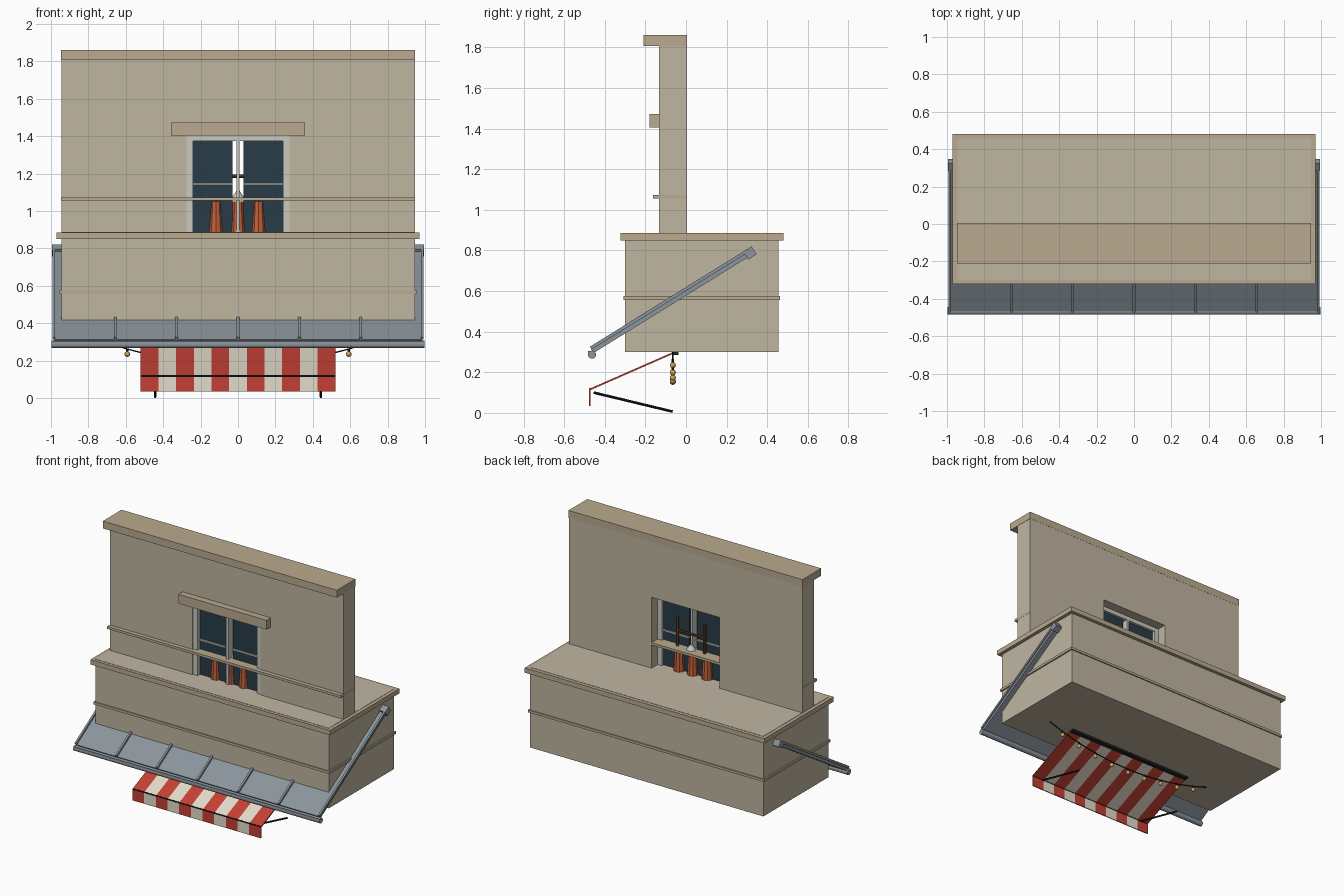
import bpy, bmesh, math
from mathutils import Vector, Matrix

if "Cube" in bpy.data.objects:
    bpy.data.objects.remove(bpy.data.objects["Cube"])


def material(name, r, g, b):
    m = bpy.data.materials.new(name)
    m.diffuse_color = [(c / 255) ** 2.2 for c in (r, g, b)] + [1]
    m.use_nodes = True
    m.node_tree.nodes["Principled BSDF"].inputs["Base Color"].default_value = m.diffuse_color
    return m


WALL = material("plaster", 190, 180, 160)
TRIM = material("stone_trim", 184, 169, 142)
ROOF = material("zinc", 138, 147, 154)
DARK = material("dark_metal", 35, 36, 38)
GLASS = material("glass", 45, 62, 74)
FRAME = material("frame_paint", 200, 200, 192)
RED = material("red_canvas", 195, 66, 56)
CREAM = material("cream_canvas", 226, 219, 200)
CLAY = material("terracotta", 190, 95, 60)
WOOD = material("brown_wood", 110, 72, 45)
GOLD = material("warm_bulb", 205, 165, 85)


def finish(name, bm, mat):
    bmesh.ops.recalc_face_normals(bm, faces=bm.faces)
    me = bpy.data.meshes.new(name)
    bm.to_mesh(me)
    bm.free()
    me.materials.append(mat)
    ob = bpy.data.objects.new(name, me)
    bpy.context.collection.objects.link(ob)
    return ob


def box(name, x0, x1, y0, y1, z0, z1, mat):
    bm = bmesh.new()
    bmesh.ops.create_cube(bm, size=1)
    for v in bm.verts:
        v.co = ((x0, x1)[v.co.x > 0], (y0, y1)[v.co.y > 0], (z0, z1)[v.co.z > 0])
    return finish(name, bm, mat)


def prism(name, pts, offset, mat):
    """Extrude a closed outline along an offset."""
    bm = bmesh.new()
    f = bm.faces.new([bm.verts.new(p) for p in pts])
    ext = bmesh.ops.extrude_face_region(bm, geom=[f])
    bmesh.ops.translate(bm, vec=offset,
                        verts=[v for v in ext["geom"] if isinstance(v, bmesh.types.BMVert)])
    return finish(name, bm, mat)


def rod(name, a, b, r, mat, r2=None, sides=12):
    a, b = Vector(a), Vector(b)
    bm = bmesh.new()
    rot = (b - a).to_track_quat('Z', 'Y').to_matrix().to_4x4()
    bmesh.ops.create_cone(bm, cap_ends=True, segments=sides, radius1=r,
                          radius2=r if r2 is None else r2, depth=(b - a).length,
                          matrix=Matrix.Translation((a + b) / 2) @ rot)
    return finish(name, bm, mat)


# Lower storey with its trims
box("lower_block", -.945, .945, -.30, .455, .30, .887, WALL)
box("lower_cornice", -.97, .97, -.322, .48, .85, .885, TRIM)
box("lower_band", -.955, .955, -.308, .463, .557, .575, TRIM)

# Upper wall with a real window opening
outline = [(-.945, .88), (-.275, .88), (-.275, 1.405), (.275, 1.405),
           (.275, .88), (.945, .88), (.945, 1.82), (-.945, 1.82)]
prism("upper_wall", [(x, -.132, z) for x, z in outline], (0, .137, 0), WALL)
box("top_cornice", -.947, .947, -.21, .006, 1.808, 1.862, TRIM)
box("upper_band", -.946, .946, -.162, .0045, 1.055, 1.073, TRIM)
box("lintel", -.357, .357, -.18, .0045, 1.405, 1.473, TRIM)

# Window frame, panes and bars
box("window_head", -.275, .275, -.125, -.065, 1.375, 1.405, FRAME)
box("window_mullion", -.009, .009, -.125, -.065, .885, 1.375, FRAME)
for side, s in (("left", -1), ("right", 1)):
    def span(a, b):
        return sorted((s * a, s * b))
    box(side + "_window_jamb", *span(.24, .275), -.125, -.065, .885, 1.375, FRAME)
    box(side + "_window_pane", *span(.03, .24), -.098, -.084, .885, 1.375, GLASS)
    box(side + "_window_bar", *span(.03, .24), -.108, -.074, 1.138, 1.15, FRAME)

# Clay pots, rack and little cone in the window
for i, x in enumerate((-.118, 0, .11)):
    rod(f"clay_pot_{i}", (x, -.08, .885), (x, -.08, 1.05), .041, CLAY, .03, 10)
for x in (-.11, .11):
    rod("rack_post", (x, -.06, 1.07), (x, -.06, 1.29), .011, WOOD, sides=8)
rod("rack_crossbar", (-.11, -.06, 1.185), (.11, -.06, 1.185), .009, WOOD, sides=8)
rod("small_cone", (0, -.06, 1.07), (0, -.06, 1.108), .034, FRAME, .008)

# Sloping metal roof: local y runs up the slope
slope = Matrix.Translation((0, -.07, .548)) @ Matrix.Rotation(math.radians(31.8), 4, 'X')
roof = [box("roof_sheet", -.985, .985, -.46, .44, -.012, .01, ROOF),
        box("roof_ridge_cap", -.995, .995, .43, .478, -.022, .024, ROOF)]
for i in range(7):
    x = (i - 3) * .3285
    roof.append(box(f"roof_seam_{i}", x - .007, x + .007, -.46, .44, .008, .024, ROOF))
for ob in roof:
    ob.data.transform(slope)
rod("gutter", (-.997, -.463, .287), (.997, -.463, .287), .02, ROOF, sides=16)
box("gutter_lip", -.993, .993, -.482, -.45, .293, .304, ROOF)

# Striped awning
profile = [(-.065, .299), (-.478, .118), (-.478, .035), (-.471, .035), (-.471, .112), (-.065, .290)]
width = 1.04 / 11
for i in range(11):
    x = -.52 + i * width
    prism(f"awning_stripe_{i}", [(x, y, z) for y, z in profile], (width, 0, 0),
          CREAM if i % 2 else RED)
box("awning_mount", -.52, .52, -.07, -.038, .284, .301, DARK)
rod("awning_front_bar", (-.52, -.473, .116), (.52, -.473, .116), .006, DARK, sides=8)
for x in (-.443, .443):
    rod("awning_arm", (x, -.066, .0065), (x, -.455, .1), .0065, DARK, sides=8)


# String of lights sagging under the block
def sag(x):
    return .18 + .118 * (x / .71) ** 2


curve = bpy.data.curves.new("light_wire", 'CURVE')
curve.dimensions = '3D'
curve.bevel_depth = .004
curve.bevel_resolution = 1
curve.materials.append(DARK)
spline = curve.splines.new('POLY')
spline.points.add(24)
for i, p in enumerate(spline.points):
    x = -.71 + i * 1.42 / 24
    p.co = (x, -.065, sag(x), 1)
bpy.context.collection.objects.link(bpy.data.objects.new("light_wire", curve))
for i in range(9):
    x = (i - 4) * .148
    rod(f"bulb_socket_{i}", (x, -.065, sag(x) - .016), (x, -.065, sag(x) + .003), .007, DARK, sides=8)
    bm = bmesh.new()
    bmesh.ops.create_uvsphere(bm, u_segments=12, v_segments=8, radius=.015,
                              matrix=Matrix.Translation((x, -.065, sag(x) - .027)))
    for f in bm.faces:
        f.smooth = True
    finish(f"light_bulb_{i}", bm, GOLD)
